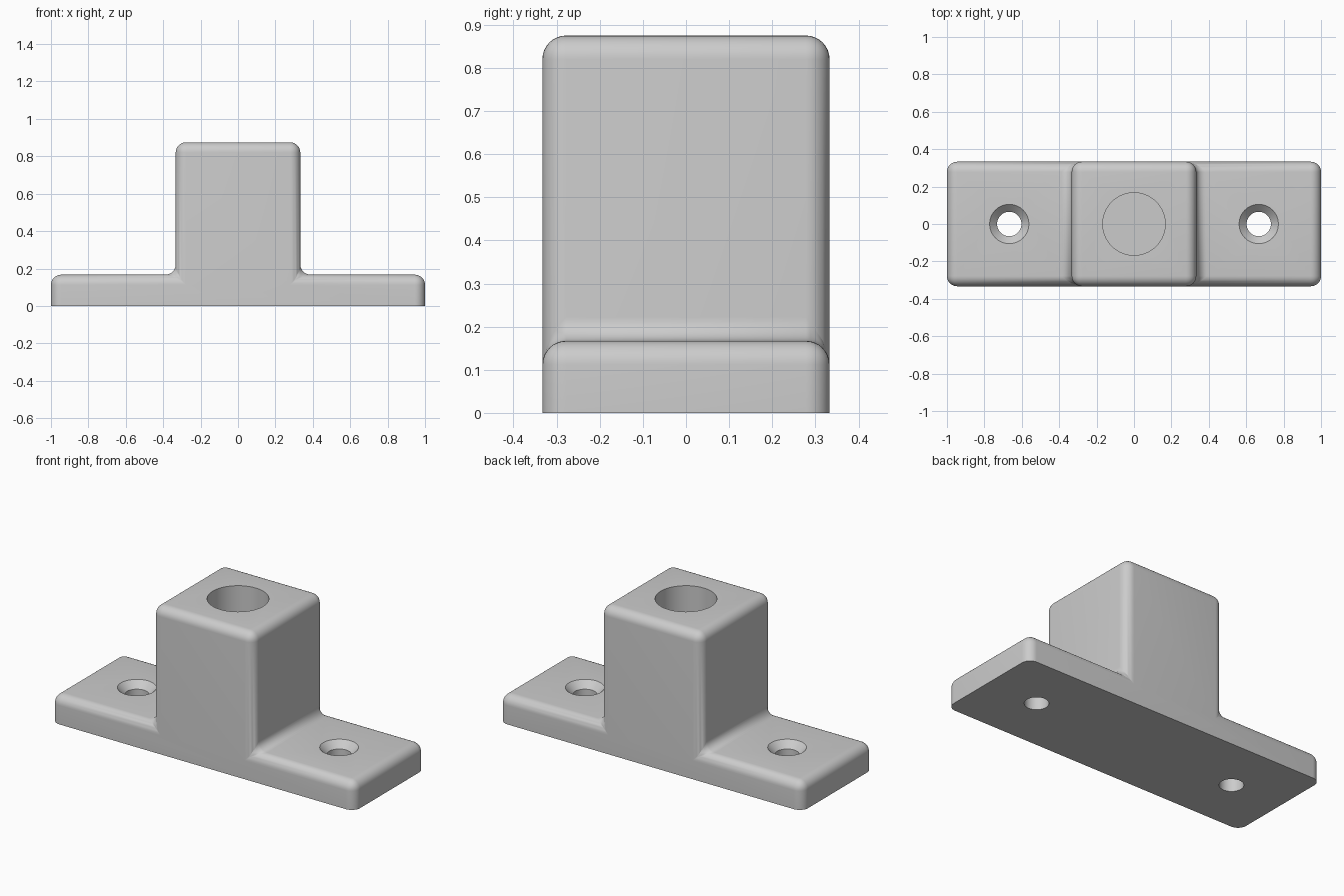
import bpy, bmesh, math

cube = bpy.data.objects.get("Cube")
if cube:
    bpy.data.objects.remove(cube, do_unlink=True)

HALF_W, HALF_D, RAD = 1.0, 0.333, 0.055
PLATE_Z, TOWER_X, TOP_Z = 0.167, 0.333, 0.875

grey = bpy.data.materials.new("plain grey")
grey.use_nodes = True
tone = (0.6, 0.6, 0.6, 1)
grey.diffuse_color = tone
grey.node_tree.nodes["Principled BSDF"].inputs["Base Color"].default_value = tone


def add_object(name, bm):
    bmesh.ops.recalc_face_normals(bm, faces=bm.faces)
    mesh = bpy.data.meshes.new(name)
    bm.to_mesh(mesh)
    bm.free()
    mesh.materials.append(grey)
    obj = bpy.data.objects.new(name, mesh)
    bpy.context.collection.objects.link(obj)
    return obj


def turned_cutter(name, x, profile, steps=64):
    """Solid of revolution about a vertical axis, from (radius, z) points."""
    bm = bmesh.new()
    rings = [[bm.verts.new((x + r * math.cos(i * math.tau / steps),
                            r * math.sin(i * math.tau / steps), z))
              for i in range(steps)] for r, z in profile]
    for low, high in zip(rings, rings[1:]):
        for i in range(steps):
            j = (i + 1) % steps
            bm.faces.new((low[i], low[j], high[j], high[i]))
    bm.faces.new(rings[0])
    bm.faces.new(rings[-1])
    return add_object(name, bm)


# Body: stepped outline pulled front to back, all but the underside rounded
half = [(HALF_W, 0), (HALF_W, PLATE_Z), (TOWER_X, PLATE_Z), (TOWER_X, TOP_Z)]
outline = half + [(-x, z) for x, z in reversed(half)]
bm = bmesh.new()
face = bm.faces.new([bm.verts.new((x, -HALF_D, z)) for x, z in outline])
pulled = bmesh.ops.extrude_face_region(bm, geom=[face])["geom"]
for v in pulled:
    if isinstance(v, bmesh.types.BMVert):
        v.co.y = HALF_D
bmesh.ops.recalc_face_normals(bm, faces=bm.faces)
rounded = [e for e in bm.edges if max(v.co.z for v in e.verts) > 0.01]
bmesh.ops.bevel(bm, geom=rounded, offset=RAD, offset_type='OFFSET',
                segments=8, profile=0.5, affect='EDGES', clamp_overlap=False)
body = add_object("mounting_bracket", bm)

# Socket in the tower and countersunk screw holes in the plate
SCREW_X = 0.667
screw = [(0.065, -0.1), (0.065, PLATE_Z - 0.04),
         (0.105, PLATE_Z), (0.105, PLATE_Z + 0.1)]
cutters = [turned_cutter("socket_cutter", 0, [(0.167, 0.2), (0.167, 1.0)])]
for side, x in (("left", SCREW_X), ("right", -SCREW_X)):
    cutters.append(turned_cutter(side + "_screw_cutter", x, screw))

bpy.context.view_layer.objects.active = body
body.select_set(True)
for cutter in cutters:
    cut = body.modifiers.new("cut", 'BOOLEAN')
    cut.operation = 'DIFFERENCE'
    cut.solver = 'EXACT'
    cut.object = cutter
    bpy.ops.object.modifier_apply(modifier=cut.name)
    bpy.data.objects.remove(cutter, do_unlink=True)

bpy.ops.object.select_all(action='DESELECT')
body.select_set(True)
bpy.ops.object.shade_smooth_by_angle(angle=math.radians(30))
